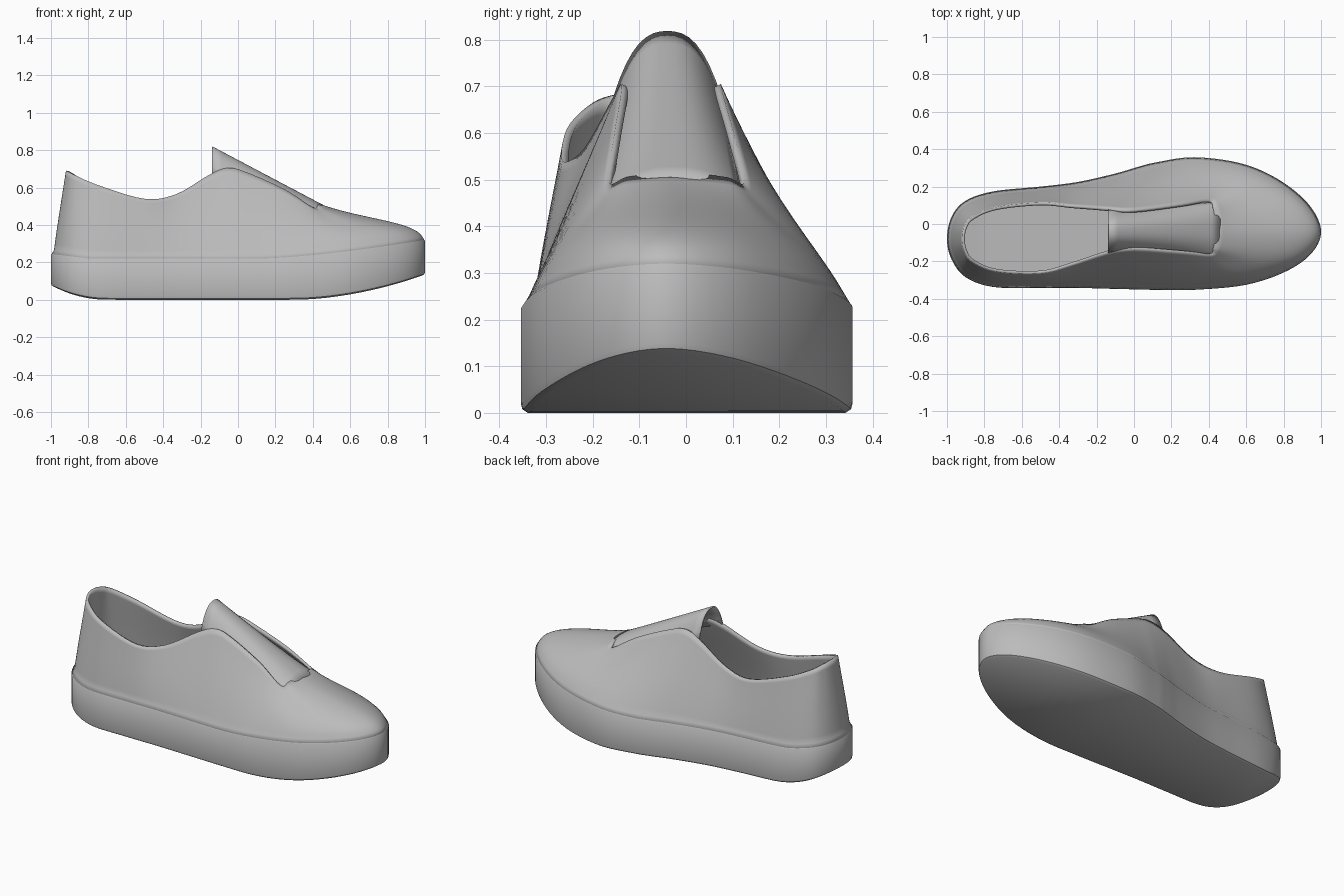
import bpy, bmesh, math
from mathutils import Vector

if "Cube" in bpy.data.objects:
    bpy.data.objects.remove(bpy.data.objects["Cube"])

grey = bpy.data.materials.new("plain grey")
grey.use_nodes = True
COLOUR = (0.5, 0.5, 0.5, 1)
grey.diffuse_color = COLOUR
grey.node_tree.nodes["Principled BSDF"].inputs["Base Color"].default_value = COLOUR

# Footprint, from the heel along the +y side to the toe and back along -y
FOOTPRINT = [(-1.0, -.08), (-.975, .04), (-.9, .125), (-.75, .175), (-.5, .2), (-.3, .225),
             (-.1, .27), (.02, .305), (.12, .33), (.32, .357), (.57, .325), (.77, .24),
             (.93, .11), (1.0, -.03), (.955, -.15), (.82, -.25), (.6, -.325), (.32, -.352),
             (.12, -.352), (.02, -.35), (-.1, -.347), (-.3, -.342), (-.5, -.342),
             (-.75, -.337), (-.9, -.285), (-.975, -.19)]
# Edge of the opening: collar, lace edges and throat, matched to the footprint points
OPENING = [(-.92, -.08, .69), (-.91, -.02, .685), (-.87, .035, .665), (-.74, .09, .61),
           (-.5, .115, .54), (-.33, .1, .565), (-.15, .085, .67), (-.05, .075, .705),
           (.05, .08, .68), (.25, .105, .59), (.4, .125, .495), (.425, .09, .505),
           (.43, .03, .512), (.43, -.03, .515), (.43, -.08, .512), (.425, -.13, .505),
           (.4, -.165, .495), (.25, -.155, .59), (.05, -.14, .68), (-.05, -.14, .705),
           (-.15, -.16, .67), (-.33, -.22, .565), (-.5, -.265, .54), (-.74, -.255, .61),
           (-.87, -.2, .665), (-.91, -.14, .685)]
STEPS = 5


def smooth_loop(points):
    """Closed Catmull-Rom curve through the points."""
    p = [Vector(q).to_3d() for q in points]
    n, out = len(p), []
    for i in range(n):
        a, b, c, d = p[i - 1], p[i], p[(i + 1) % n], p[(i + 2) % n]
        for k in range(STEPS):
            t = k / STEPS
            out.append(.5 * (2 * b + (c - a) * t + (2 * a - 5 * b + 4 * c - d) * t**2
                             + (3 * b - a - 3 * c + d) * t**3))
    return out


def ramp(x, start, end):
    return min(1, max(0, (x - start) / (end - start)))


def sole_bottom(x):
    return .13 * ramp(x, .3, 1)**1.8 + .07 * ramp(x, -.7, -1)**2


def sole_top(x):
    return .215 + .1 * ramp(x, .1, 1)**1.5 + .025 * ramp(x, -.8, -1)


def inset(loop, amount, height):
    """Loop moved inwards, with z from a height function of x."""
    n, out = len(loop), []
    for i, p in enumerate(loop):
        along = (loop[(i + 1) % n] - loop[i - 1]).normalized()
        q = p + Vector((along.y, -along.x, 0)) * amount
        out.append(Vector((q.x, q.y, height(p.x))))
    return out


def loft(name, rings, closed=True, caps=False, thickness=0):
    """Skin a list of rings; caps are filled with strips across the shoe."""
    bm = bmesh.new()
    rows = [[bm.verts.new(p) for p in ring] for ring in rings]
    n = len(rows[0])
    for low, high in zip(rows, rows[1:]):
        for i in range(n if closed else n - 1):
            j = (i + 1) % n
            bm.faces.new((low[i], high[i], high[j], low[j]))
    if caps:
        for row in (rows[0], rows[-1]):
            for i in range(n // 2):
                face = [row[i], row[i + 1], row[n - i - 1], row[(n - i) % n]]
                bm.faces.new(list(dict.fromkeys(face)))
        bmesh.ops.recalc_face_normals(bm, faces=bm.faces)
    mesh = bpy.data.meshes.new(name)
    bm.to_mesh(mesh)
    bm.free()
    mesh.materials.append(grey)
    obj = bpy.data.objects.new(name, mesh)
    bpy.context.collection.objects.link(obj)
    bpy.ops.object.select_all(action='DESELECT')
    obj.select_set(True)
    bpy.context.view_layer.objects.active = obj
    bpy.ops.object.shade_smooth_by_angle(angle=math.radians(40))
    if thickness:
        mod = obj.modifiers.new("thickness", 'SOLIDIFY')
        mod.thickness = thickness
        mod.offset = -1
    return obj


outline = smooth_loop(FOOTPRINT)
opening = smooth_loop(OPENING)

# Sole: thick slab with a lifted toe and heel, its top forms the inside floor
loft("sole", [inset(outline, .015, sole_bottom),
              inset(outline, .003, lambda x: sole_bottom(x) + .008),
              inset(outline, 0, lambda x: sole_bottom(x) + .02),
              inset(outline, 0, sole_top),
              inset(outline, .012, lambda x: sole_top(x) + .015)], caps=True)

# Upper: wall from the sole edge to the opening, puffed out over the toe
base = inset(outline, .016, lambda x: sole_top(x) + .025)
up = Vector((0, 0, 1))
rings = [inset(outline, .001, sole_top)]
ROWS = 14
for k in range(ROWS + 1):
    t = k / ROWS
    ring = []
    for b, r in zip(base, opening):
        toe = ramp(b.x, .3, .9)
        c1 = b + (r - b) * (.33 - .24 * toe) + up * (.02 + .045 * toe)
        c2 = r - (r - b) * (.33 + .07 * toe) - up * .013 * ramp(b.x, -.2, .3)
        ring.append(b * (1 - t)**3 + c1 * 3 * t * (1 - t)**2
                    + c2 * 3 * t**2 * (1 - t) + r * t**3)
    rings.append(ring)
loft("upper", rings, thickness=.016)

# Tongue: arched strip rising from the throat past the lace edges
strips = []
for k in range(13):
    s = k / 12
    x = -.14 + .6 * s
    crest, drop = .81 - .317 * s, .14 - .1 * s
    half = .108 + .03 * s
    strips.append([Vector((x, -.04 + .015 * s + half * u, crest - drop * abs(u)**2.5))
                   for u in [j / 8 - 1 for j in range(17)]])
loft("tongue", strips[::-1], closed=False, thickness=.01)
